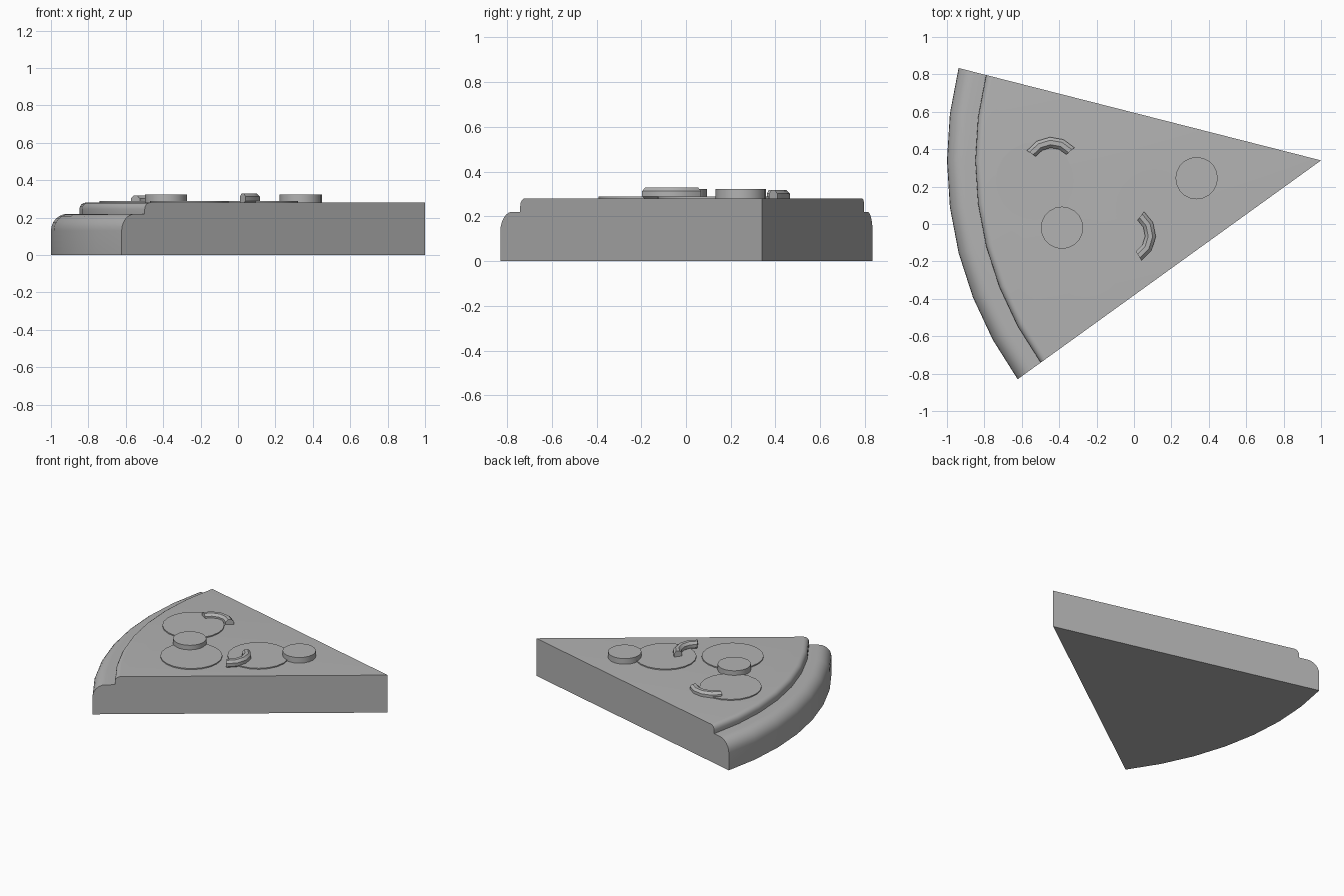
import bpy, bmesh
from math import cos, sin, pi, radians

cube = bpy.data.objects.get("Cube")
if cube:
    bpy.data.objects.remove(cube, do_unlink=True)

GREY = (0.45, 0.45, 0.45, 1)
mat = bpy.data.materials.new("plain grey")
mat.use_nodes = True
mat.diffuse_color = GREY
mat.node_tree.nodes["Principled BSDF"].inputs["Base Color"].default_value = GREY


def finish(bm, name, angle=30):
    """Turn a bmesh into a named object, smooth with sharp edges kept."""
    bmesh.ops.recalc_face_normals(bm, faces=bm.faces[:])
    mesh = bpy.data.meshes.new(name)
    bm.to_mesh(mesh)
    bm.free()
    mesh.materials.append(mat)
    mesh.shade_smooth()
    mesh.set_sharp_from_angle(angle=radians(angle))
    obj = bpy.data.objects.new(name, mesh)
    bpy.context.collection.objects.link(obj)
    return obj


def rounded(r, z, size, steps):
    """Quarter-round corner from the outer wall to the top."""
    turns = [pi / 2 * i / steps for i in range(steps + 1)]
    return [(r - size + size * cos(t), z - size + size * sin(t)) for t in turns]


# Slice: crust and cheese outline swept round the tip
TIP = (1.0, 0.34)
TOP = 0.28
STEPS = 7
profile = ([(2.0, 0)] + rounded(2.0, 0.22, 0.09, 6)
           + [(1.848, 0.22)] + rounded(1.848, TOP, 0.035, 4))
bm = bmesh.new()
low = bm.verts.new((*TIP, 0))
high = bm.verts.new((*TIP, TOP))
rings = []
for i in range(STEPS + 1):
    a = radians(165.7 + 50.1 * i / STEPS)
    rings.append([bm.verts.new((TIP[0] + r * cos(a), TIP[1] + r * sin(a), z))
                  for r, z in profile])
for a, b in zip(rings, rings[1:]):
    for j in range(len(profile) - 1):
        bm.faces.new((a[j], b[j], b[j + 1], a[j + 1]))
bm.faces.new([low] + [ring[0] for ring in rings])
bm.faces.new([high] + [ring[-1] for ring in rings])
for ring in (rings[0], rings[-1]):
    bm.faces.new([low] + ring + [high])
finish(bm, "pizza_slice")


def disc(name, x, y, radius, top, sides):
    bm = bmesh.new()
    bmesh.ops.create_cone(bm, cap_ends=True, segments=sides, radius1=radius,
                          radius2=radius, depth=top - TOP + 0.005)
    obj = finish(bm, name)
    obj.location = (x, y, (top + TOP - 0.005) / 2)


# Thin wide slices and thicker small ones
for i, (x, y) in enumerate([(-0.53, 0.23), (0.11, 0.085), (-0.26, -0.18)]):
    disc(f"sausage_slice_{i + 1}", x, y, 0.21, 0.288, 20)
for i, (x, y) in enumerate([(-0.385, -0.02), (0.335, 0.245)]):
    disc(f"small_round_topping_{i + 1}", x, y, 0.113, 0.322, 20)


def curved_strip(name, centre, radius, start, end, thick, steps=4, sides=8):
    """Bent low-poly strip lying on the cheese."""
    bm = bmesh.new()
    cx, cy, cz = centre
    rings = []
    for i in range(steps + 1):
        a = radians(start + (end - start) * i / steps)
        ring = []
        for j in range(sides):
            t = 2 * pi * (j + 0.5) / sides
            r = radius + thick * cos(t)
            ring.append(bm.verts.new((cx + r * cos(a), cy + r * sin(a),
                                      cz + thick * sin(t))))
        rings.append(ring)
    for a, b in zip(rings, rings[1:]):
        for j in range(sides):
            k = (j + 1) % sides
            bm.faces.new((a[j], b[j], b[k], a[k]))
    bm.faces.new(rings[0])
    bm.faces.new(rings[-1])
    finish(bm, name)


# Curved pepper strips
curved_strip("pepper_strip_back", (-0.44, 0.306, 0.289), 0.13, 40, 147, 0.031)
curved_strip("pepper_strip_front", (-0.042, -0.06, 0.301), 0.13, -59, 53, 0.031)
